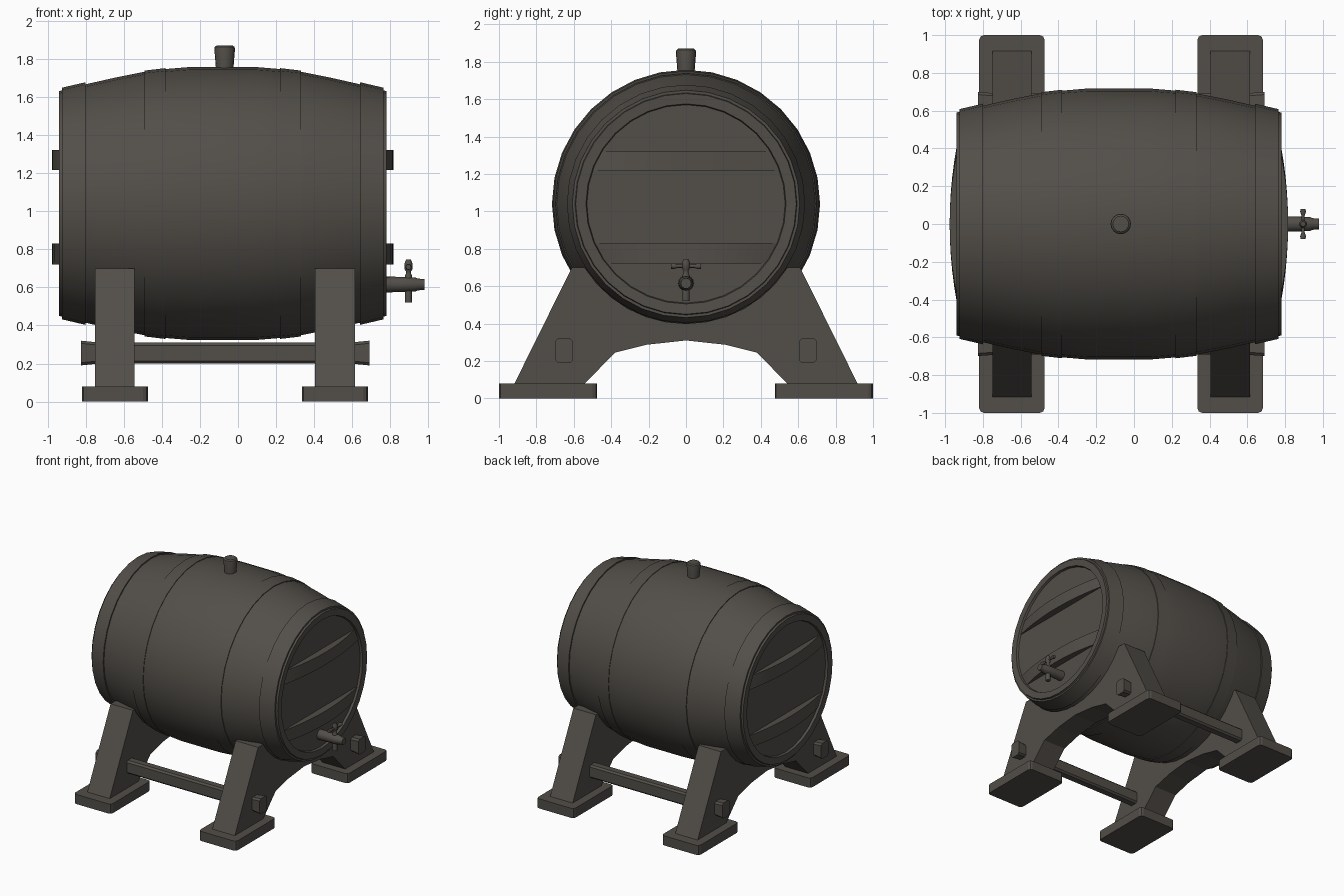
import bpy, bmesh, math
from mathutils import Matrix

if "Cube" in bpy.data.objects:
    bpy.data.objects.remove(bpy.data.objects["Cube"])

CX, CZ = -0.08, 1.04          # barrel centre
mat = bpy.data.materials.new("dark_weathered_wood")
mat.diffuse_color = (0.085, 0.077, 0.066, 1)
mat.use_nodes = True
mat.node_tree.nodes["Principled BSDF"].inputs["Base Color"].default_value = mat.diffuse_color


def finish(name, bm, smooth=None, bevel=0):
    bmesh.ops.remove_doubles(bm, verts=bm.verts, dist=1e-5)
    bmesh.ops.recalc_face_normals(bm, faces=bm.faces)
    me = bpy.data.meshes.new(name)
    bm.to_mesh(me)
    bm.free()
    ob = bpy.data.objects.new(name, me)
    bpy.context.collection.objects.link(ob)
    me.materials.append(mat)
    if bevel:
        b = ob.modifiers.new("bevel", 'BEVEL')
        b.width, b.segments = bevel, 1
    if smooth:
        bpy.ops.object.select_all(action='DESELECT')
        ob.select_set(True)
        bpy.context.view_layer.objects.active = ob
        bpy.ops.object.shade_smooth_by_angle(angle=math.radians(smooth))
    return ob


def lathe(name, profile, n, axis, at, closed=False, smooth=35):
    """Revolve (distance along axis, radius) points about an axis."""
    bm = bmesh.new()
    rings = []
    for d, r in profile:
        ring = []
        for i in range(n):
            a = 2 * math.pi * i / n
            c, s = r * math.cos(a), r * math.sin(a)
            p = {'X': (d, c, s), 'Y': (s, d, c), 'Z': (c, s, d)}[axis]
            ring.append(bm.verts.new([p[k] + at[k] for k in range(3)]))
        rings.append(ring)
    m = len(rings)
    for j in range(m if closed else m - 1):
        a, b = rings[j], rings[(j + 1) % m]
        for i in range(n):
            k = (i + 1) % n
            bm.faces.new((a[i], a[k], b[k], b[i]))
    if not closed:
        bm.faces.new(rings[0])
        bm.faces.new(rings[-1])
    return finish(name, bm, smooth)


def prism(name, pts, x0, x1, bevel=0):
    """Extrude a (y, z) outline along x."""
    bm = bmesh.new()
    f = bm.faces.new([bm.verts.new((x0, y, z)) for y, z in pts])
    r = bmesh.ops.extrude_face_region(bm, geom=[f])
    vs = [v for v in r['geom'] if isinstance(v, bmesh.types.BMVert)]
    bmesh.ops.translate(bm, verts=vs, vec=(x1 - x0, 0, 0))
    return finish(name, bm, None, bevel)


# Barrel staves with recessed flat heads
half = [(0.838, 0.53), (0.857, 0.535), (0.86, 0.59), (0.72, 0.626),
        (0.57, 0.66), (0.41, 0.692), (0.30, 0.706), (0.17, 0.717)]
lathe("barrel", [(-d, r) for d, r in half] + half[::-1], 32, 'X', (CX, 0, CZ))

# Raised hoops, mirrored to both ends
for s, side in ((-1, "left"), (1, "right")):
    lathe(side + "_end_hoop", [(s * 0.845, 0.58), (s * 0.845, 0.608),
          (s * 0.72, 0.637), (s * 0.72, 0.61)], 32, 'X', (CX, 0, CZ), True)
    lathe(side + "_middle_hoop", [(s * 0.41, 0.68), (s * 0.41, 0.698),
          (s * 0.30, 0.711), (s * 0.30, 0.69)], 32, 'X', (CX, 0, CZ), True)

    # Bowed battens across each head
    for label, z0, z1 in (("upper", 1.215, 1.32), ("lower", 0.72, 0.83)):
        bm = bmesh.new()
        rows, N = [], 12
        for i in range(N + 1):
            t = -1 + 2 * i / N
            row = []
            for z, front in ((z0, 0), (z0, 1), (z1, 1), (z1, 0)):
                y = t * math.sqrt(0.53 ** 2 - (z - CZ) ** 2)
                d = 0.896 - 0.055 * t * t if front else 0.83
                row.append(bm.verts.new((CX + s * d, y, z)))
            rows.append(row)
        for a, b in zip(rows, rows[1:]):
            for k in range(4):
                m = (k + 1) % 4
                bm.faces.new((a[k], a[m], b[m], b[k]))
        bm.faces.new(rows[0])
        bm.faces.new(rows[-1])
        finish(side + "_" + label + "_batten", bm, 30)

# Bung on top
lathe("bung", [(1.70, 0.042), (1.85, 0.054), (1.862, 0.052), (1.87, 0.042)],
      16, 'Z', (-0.07, 0, 0))

# Tap: spout, turning key and handle
lathe("tap_spout", [(0.74, 0.042), (0.86, 0.04), (0.93, 0.037), (0.945, 0.031),
                    (0.98, 0.028)], 16, 'X', (0, 0, 0.615))
lathe("tap_key", [(0.52, 0.019), (0.66, 0.019), (0.67, 0.014), (0.685, 0.014),
                  (0.695, 0.021), (0.725, 0.021), (0.745, 0.013)],
      12, 'Z', (0.895, 0, 0))
lathe("tap_handle", [(-0.08, 0.014), (-0.065, 0.016), (-0.045, 0.009),
                     (0.045, 0.009), (0.065, 0.016), (0.08, 0.014)],
      10, 'Y', (0.895, 0, 0.707))

# Trestle outline: sloping legs, cradle arc on top, faceted arch below
top = 0.70
R = 0.64
a0 = math.acos((CZ - top) / R)
cradle = [(R * math.sin(a0 * (1 - i / 6)), CZ - R * math.cos(a0 * (1 - i / 6)))
          for i in range(13)]
arch = [(-0.54, 0.08), (-0.38, 0.245), (-0.21, 0.287), (0, 0.31),
        (0.21, 0.287), (0.38, 0.245), (0.54, 0.08)]
outline = arch + [(0.917, 0.08), (0.61, top)] + cradle + [(-0.61, top), (-0.917, 0.08)]

for side, x0, x1 in (("left", -0.75, -0.543), ("right", 0.405, 0.613)):
    prism(side + "_trestle", outline, x0, x1)
    # Foot blocks with clipped corners
    for s, end in ((-1, "front"), (1, "back")):
        xm, c = (x0 + x1) / 2, 0.025
        bm = bmesh.new()
        bmesh.ops.create_cube(bm, size=1, matrix=Matrix.Translation(
            (xm, s * 0.7375, 0.04)) @ Matrix.Diagonal((0.346, 0.525, 0.08, 1)))
        up = [e for e in bm.edges
              if abs(e.verts[0].co.z - e.verts[1].co.z) > 0.05]
        bmesh.ops.bevel(bm, geom=up, offset=c, segments=2, profile=0.5,
                        affect='EDGES')
        finish(side + "_" + end + "_foot", bm)

# Long stretchers with flared ends through both trestles
for s, end in ((-1, "front"), (1, "back")):
    bm = bmesh.new()
    rings = []
    for x, k in ((-0.825, 1), (-0.75, 0.88), (-0.54, 0.84),
                 (0.40, 0.84), (0.613, 0.88), (0.69, 1)):
        w, h, c = 0.047 * k, 0.065 * k, 0.014
        pts = [(w - c, -h), (w, c - h), (w, h - c), (w - c, h),
               (c - w, h), (-w, h - c), (-w, c - h), (c - w, -h)]
        rings.append([bm.verts.new((x, s * 0.652 + y, 0.255 + z)) for y, z in pts])
    for a, b in zip(rings, rings[1:]):
        for i in range(8):
            k = (i + 1) % 8
            bm.faces.new((a[i], a[k], b[k], b[i]))
    bm.faces.new(rings[0])
    bm.faces.new(rings[-1])
    finish(end + "_stretcher", bm)
